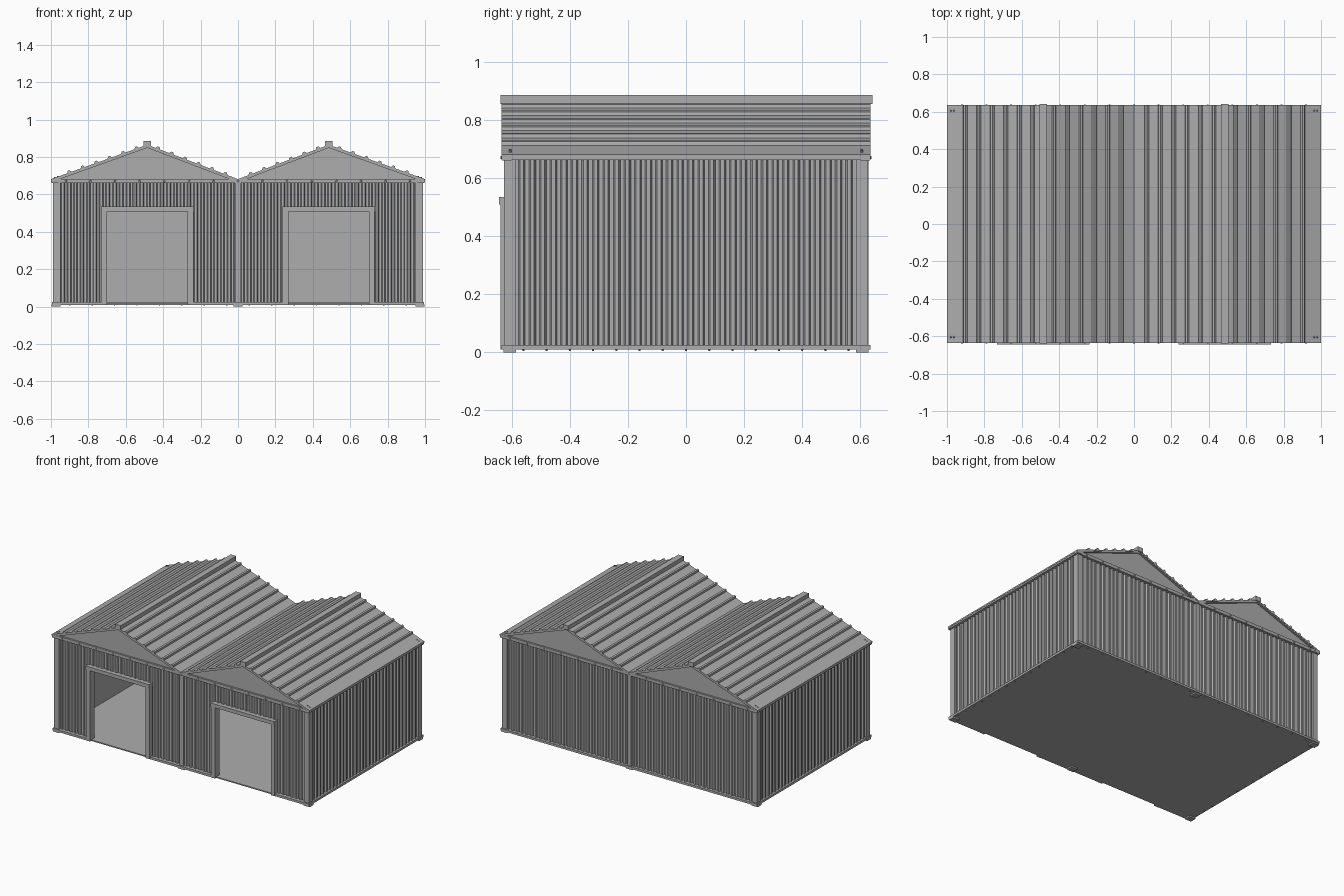
import bpy, bmesh, math
from mathutils import Vector

if "Cube" in bpy.data.objects:
    bpy.data.objects.remove(bpy.data.objects["Cube"])

steel = bpy.data.materials.new("galvanised grey")
steel.diffuse_color = (0.42, 0.42, 0.42, 1)
steel.use_nodes = True
steel.node_tree.nodes["Principled BSDF"].inputs["Base Color"].default_value = steel.diffuse_color


def finish(name, bm):
    bmesh.ops.recalc_face_normals(bm, faces=bm.faces)
    me = bpy.data.meshes.new(name)
    bm.to_mesh(me)
    bm.free()
    me.materials.append(steel)
    ob = bpy.data.objects.new(name, me)
    bpy.context.collection.objects.link(ob)
    return ob


def add_prism(bm, pts, lo, hi, place):
    """Extrude the 2D profile pts from lo to hi; place maps (a, b, h) to xyz."""
    a = [bm.verts.new(place(p, q, lo)) for p, q in pts]
    b = [bm.verts.new(place(p, q, hi)) for p, q in pts]
    n = len(pts)
    for i in range(n):
        j = (i + 1) % n
        bm.faces.new((a[i], a[j], b[j], b[i]))
    bm.faces.new(a)
    bm.faces.new(b[::-1])


def prism(name, pts, lo, hi, place):
    bm = bmesh.new()
    add_prism(bm, pts, lo, hi, place)
    return finish(name, bm)


def boxes(name, items):
    bm = bmesh.new()
    for x0, x1, y0, y1, z0, z1 in items:
        add_prism(bm, [(x0, y0), (x1, y0), (x1, y1), (x0, y1)], z0, z1,
                  lambda a, b, h: (a, b, h))
    return finish(name, bm)


def rivets(name, spots, r=0.007):
    bm = bmesh.new()
    for co, normal in spots:
        m = Vector(normal).to_track_quat('Z', 'Y').to_matrix().to_4x4()
        m.translation = co
        bmesh.ops.create_cone(bm, cap_ends=True, segments=8, radius1=r,
                              radius2=r * 0.6, depth=0.008, matrix=m)
    return finish(name, bm)


def corrugated(lo, hi, pitch=0.036, depth=0.011, back=0.014):
    """Trapezoid sheet profile with a flat inner face, outside is +b."""
    n = max(1, round((hi - lo) / pitch))
    w = (hi - lo) / n
    pts = [(lo, -back)]
    for i in range(n):
        s = lo + i * w
        pts += [(s, 0), (s + w * 0.35, 0), (s + w * 0.5, depth), (s + w * 0.85, depth)]
    return pts + [(hi, 0), (hi, -back)]


Z0, Z1 = 0.02, 0.67
PEAK, EAVE, RIDGE = 0.485, 0.682, 0.866
DOORS = (-0.485, 0.485)

# Corrugated walls
for side, s in (("right", 1), ("left", -1)):
    prism(side + "_wall", corrugated(-0.59, 0.61), Z0, Z1,
          lambda a, b, h: (s * (0.973 + b), a, h))
prism("back_wall", corrugated(-0.96, 0.96), Z0, Z1, lambda a, b, h: (a, 0.61 + b, h))
front = lambda a, b, h: (a, -0.605 - b, h)
for name, lo, hi in (("left", -0.96, -0.72), ("middle", -0.25, 0.25), ("right", 0.72, 0.96)):
    prism("front_wall_" + name, corrugated(lo, hi), Z0, Z1, front)
for i, d in enumerate(DOORS):
    prism("over_door_panel_%d" % i, corrugated(d - 0.235, d + 0.235), 0.515, Z1, front)

# Floor slab and feet
boxes("floor", [(-0.985, 0.985, -0.625, 0.625, 0.010, 0.018)])
boxes("feet", [(x - 0.024, x + 0.024, y - 0.022, y + 0.022, 0, 0.012)
               for x in (-0.972, 0, 0.972) for y in (-0.607, 0.607)])

# Base rails, open in front of the doors
boxes("base_rail",
      [(s * 0.981 - 0.014, s * 0.981 + 0.014, -0.636, 0.636, 0.010, 0.025) for s in (-1, 1)]
      + [(-0.99, 0.99, 0.605, 0.636, 0.010, 0.025)]
      + [(a, b, -0.636, -0.60, 0.010, 0.025)
         for a, b in ((-0.99, -0.72), (-0.25, 0.25), (0.72, 0.99))])

# Angle posts on the corners and the middle posts
posts = []
for sx in (-1, 1):
    for sy in (-1, 1):
        xs = sorted((sx * 0.95, sx * 0.988))
        ys = sorted((sy * 0.586, sy * 0.626))
        posts.append((*xs, *ys, 0.015, Z1))
boxes("corner_posts", posts)
boxes("middle_posts", [(-0.015, 0.015, -0.626, -0.60, 0.010, Z1),
                       (-0.015, 0.015, 0.60, 0.628, 0.010, Z1)])

# Door frames
for i, d in enumerate(DOORS):
    boxes("door_frame_%d" % i,
          [(d + s * 0.231 - 0.015, d + s * 0.231 + 0.015, -0.638, -0.59, 0.010, 0.515)
           for s in (-1, 1)]
          + [(d - 0.247, d + 0.247, -0.644, -0.59, 0.510, 0.535)])

# Eave beams round the top of the walls
boxes("eave_beams",
      [(-0.995, 0.995, -0.634, -0.60, 0.660, 0.682), (-0.995, 0.995, 0.60, 0.634, 0.660, 0.682),
       (0.96, 0.997, -0.636, 0.636, 0.662, 0.682), (-0.997, -0.96, -0.636, 0.636, 0.662, 0.682),
       (-0.02, 0.02, -0.634, 0.634, 0.662, 0.680)])

# Two ribbed roofs, gables, gable trims and ridge caps
along_y = lambda a, b, h: (a, h, b)
for side, s in (("left", -1), ("right", 1)):
    for part, edge in (("outer", 1.0), ("inner", 0.0)):
        top, end = Vector((s * PEAK, RIDGE)), Vector((s * edge, EAVE))
        d = end - top
        n = Vector((-d.y, d.x)).normalized()
        if n.y < 0:
            n = -n
        u = d.normalized()
        line = [top]
        for k in range(6):
            c = top + d * ((0.057 + 0.072 * k) / abs(d.x))
            line += [c - u * 0.012, c - u * 0.006 + n * 0.011,
                     c + u * 0.006 + n * 0.011, c + u * 0.012]
        line += [end, end - Vector((0, 0.01)), top - Vector((0, 0.01))]
        prism("%s_roof_%s" % (side, part), [tuple(p) for p in line], -0.636, 0.636, along_y)
        # sloping trim under the roof edge at each gable
        for face, y0, y1 in (("front", -0.634, -0.61), ("back", 0.61, 0.634)):
            drop = Vector((0, 0.017))
            prism("%s_%s_%s_trim" % (side, face, part),
                  [tuple(top), tuple(end), tuple(end - drop), tuple(top - drop)],
                  y0, y1, along_y)
    for face, y0, y1 in (("front", -0.622, -0.605), ("back", 0.605, 0.622)):
        prism("%s_%s_gable" % (side, face),
              [(s * 0.99, 0.675), (s * 0.01, 0.675), (s * PEAK, 0.857)], y0, y1, along_y)
    x = s * PEAK
    prism(side + "_ridge_cap",
          [(x - 0.021, 0.855), (x + 0.021, 0.855), (x + 0.021, 0.886), (x - 0.021, 0.886)],
          -0.638, 0.642, along_y)

# Rivets on beams, base rails and roof corners
spots = []
for i in range(15):
    x = -0.92 + i * 1.84 / 14
    spots += [((x, s * 0.635, 0.671), (0, s, 0)) for s in (-1, 1)]
rivets("beam_rivets", spots)
rivets("roof_bolts", [((sx * (0.98 - k), sy * 0.605, 0.69 + k * 0.35), (sx * 0.34, 0, 0.94))
                      for sx in (-1, 1) for sy in (-1, 1) for k in (0, 0.016)], 0.006)
under = [((sx * 0.981, -0.56 + k * 0.08, 0.009), (0, 0, -1)) for sx in (-1, 1) for k in range(15)]
under += [((-0.9 + k * 0.12, 0.62, 0.009), (0, 0, -1)) for k in range(16)]
rivets("base_rivets", under, 0.005)
